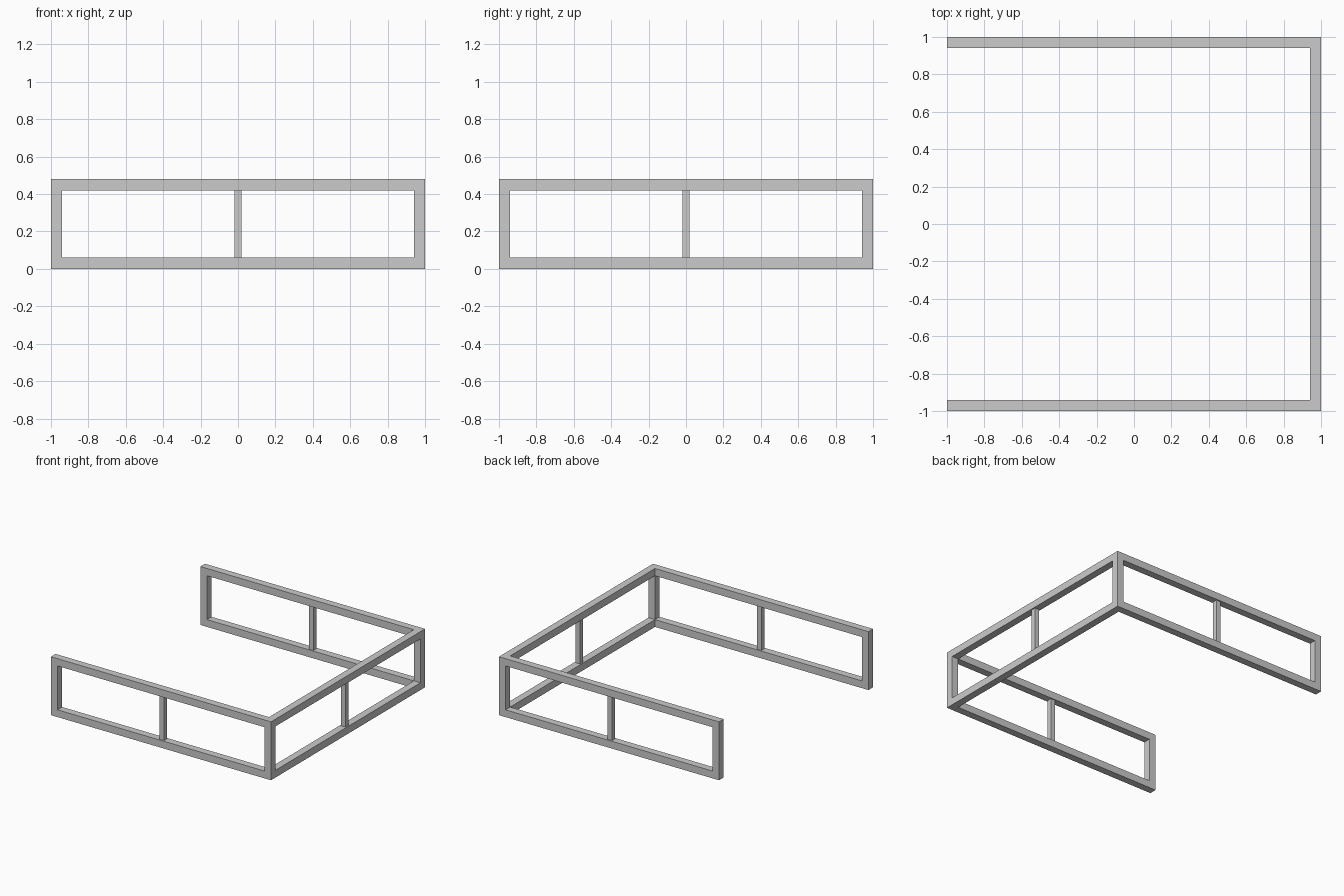
import bpy, bmesh

if "Cube" in bpy.data.objects:
    bpy.data.objects.remove(bpy.data.objects["Cube"])

H = 0.48      # overall height
T = 0.06      # rail and corner post thickness
M = 0.04      # middle post thickness
C = 1 - T / 2 # rail centre line


def finish(name, bm):
    bmesh.ops.recalc_face_normals(bm, faces=bm.faces)
    mesh = bpy.data.meshes.new(name)
    bm.to_mesh(mesh)
    bm.free()
    obj = bpy.data.objects.new(name, mesh)
    bpy.context.collection.objects.link(obj)


def rail(name, z):
    """U-shaped rail, open towards -x, with mitred corners."""
    bm = bmesh.new()
    i = 1 - T
    outer = [(-1, -1), (1, -1), (1, 1), (-1, 1)]
    inner = [(-1, -i), (i, -i), (i, i), (-1, i)]
    vo = [bm.verts.new((x, y, z)) for x, y in outer]
    vi = [bm.verts.new((x, y, z)) for x, y in inner]
    faces = [bm.faces.new((vo[k], vo[k + 1], vi[k + 1], vi[k])) for k in range(3)]
    ext = bmesh.ops.extrude_face_region(bm, geom=faces, use_keep_orig=True)
    top = [v for v in ext["geom"] if isinstance(v, bmesh.types.BMVert)]
    bmesh.ops.translate(bm, verts=top, vec=(0, 0, T))
    finish(name, bm)


def post(name, x, y, w):
    """Upright between the two rails."""
    bm = bmesh.new()
    bmesh.ops.create_cube(bm, size=1)
    bmesh.ops.scale(bm, verts=bm.verts, vec=(w, w, H - 2 * T))
    bmesh.ops.translate(bm, verts=bm.verts, vec=(x, y, H / 2))
    finish(name, bm)


# Rails
rail("bottom_rail", 0)
rail("top_rail", H - T)

# Corner and end posts, middle posts of front and back panels
for side, y in (("front", -C), ("back", C)):
    post(side + "_end_post", -C, y, T)
    post(side + "_corner_post", C, y, T)
    post(side + "_middle_post", 0, y, M)

# Middle post of the right panel
post("right_middle_post", C, 0, M)
